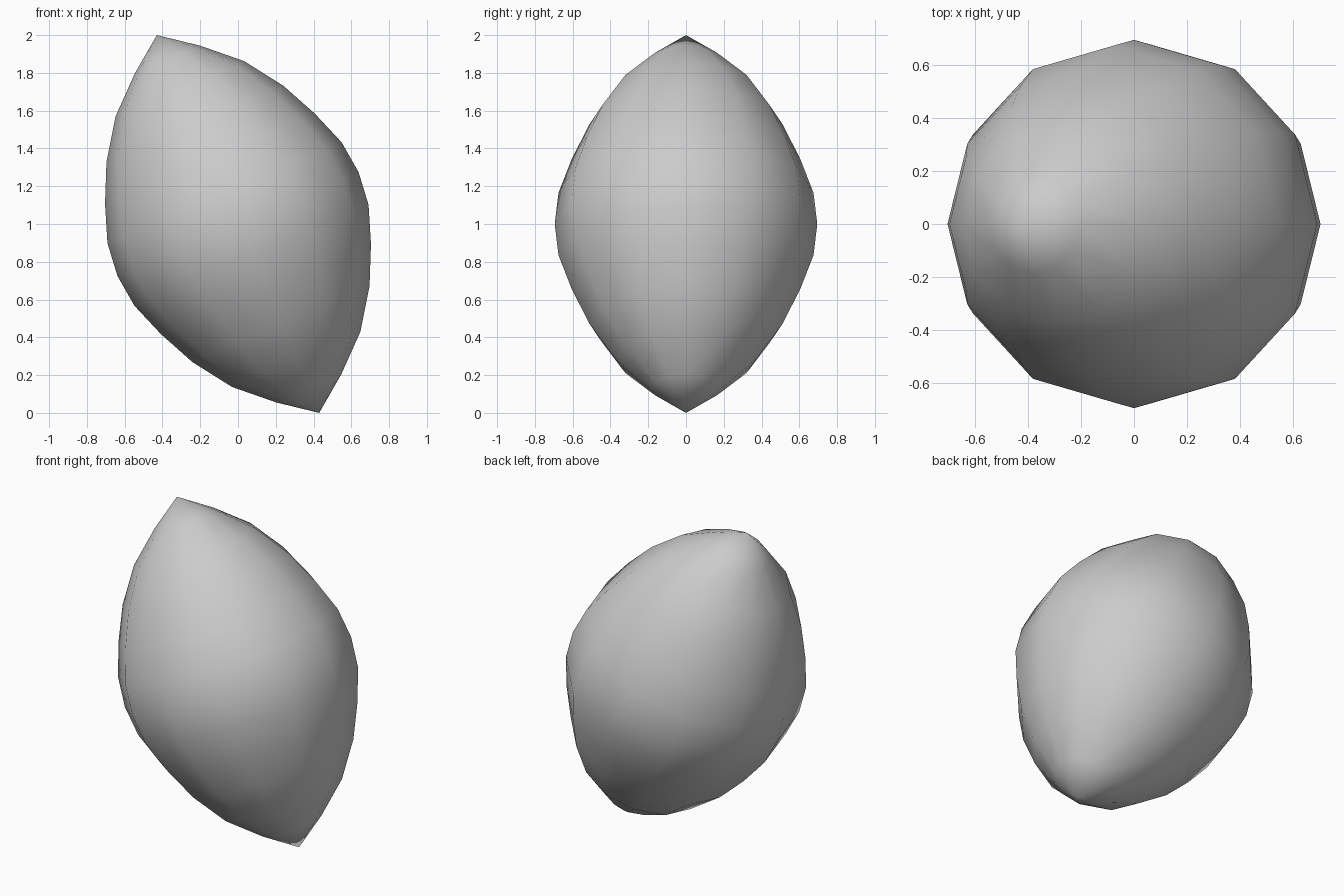
import bpy, bmesh, math
from mathutils import Matrix

if "Cube" in bpy.data.objects:
    bpy.data.objects.remove(bpy.data.objects["Cube"])

SIDES = 12
TILT = math.atan(0.43)
TIP = 1.0 / math.cos(TILT)

# Profile (radius, height along axis), mirrored about the equator
upper = [(0.695, 0.0), (0.675, 0.18), (0.605, 0.375),
         (0.51, 0.577), (0.37, 0.78), (0.187, 0.948)]
profile = [(r, -h) for r, h in reversed(upper[1:])] + upper

# Pointed spindle body, turned around its own axis
bm = bmesh.new()
rings = []
for r, h in profile:
    rings.append([bm.verts.new((r * math.cos(2 * math.pi * i / SIDES),
                                r * math.sin(2 * math.pi * i / SIDES), h))
                  for i in range(SIDES)])
bottom = bm.verts.new((0, 0, -TIP))
top = bm.verts.new((0, 0, TIP))
for i in range(SIDES):
    j = (i + 1) % SIDES
    for a, b in zip(rings, rings[1:]):
        bm.faces.new((a[i], a[j], b[j], b[i]))
    bm.faces.new((bottom, rings[0][j], rings[0][i]))
    bm.faces.new((top, rings[-1][i], rings[-1][j]))

# Lean the axis to the left and stand it on the ground
bm.transform(Matrix.Translation((0, 0, 1)) @ Matrix.Rotation(-TILT, 4, 'Y'))
bmesh.ops.recalc_face_normals(bm, faces=bm.faces)
for f in bm.faces:
    f.smooth = True

mesh = bpy.data.meshes.new("spindle_body")
bm.to_mesh(mesh)
bm.free()
body = bpy.data.objects.new("spindle_body", mesh)
bpy.context.collection.objects.link(body)
